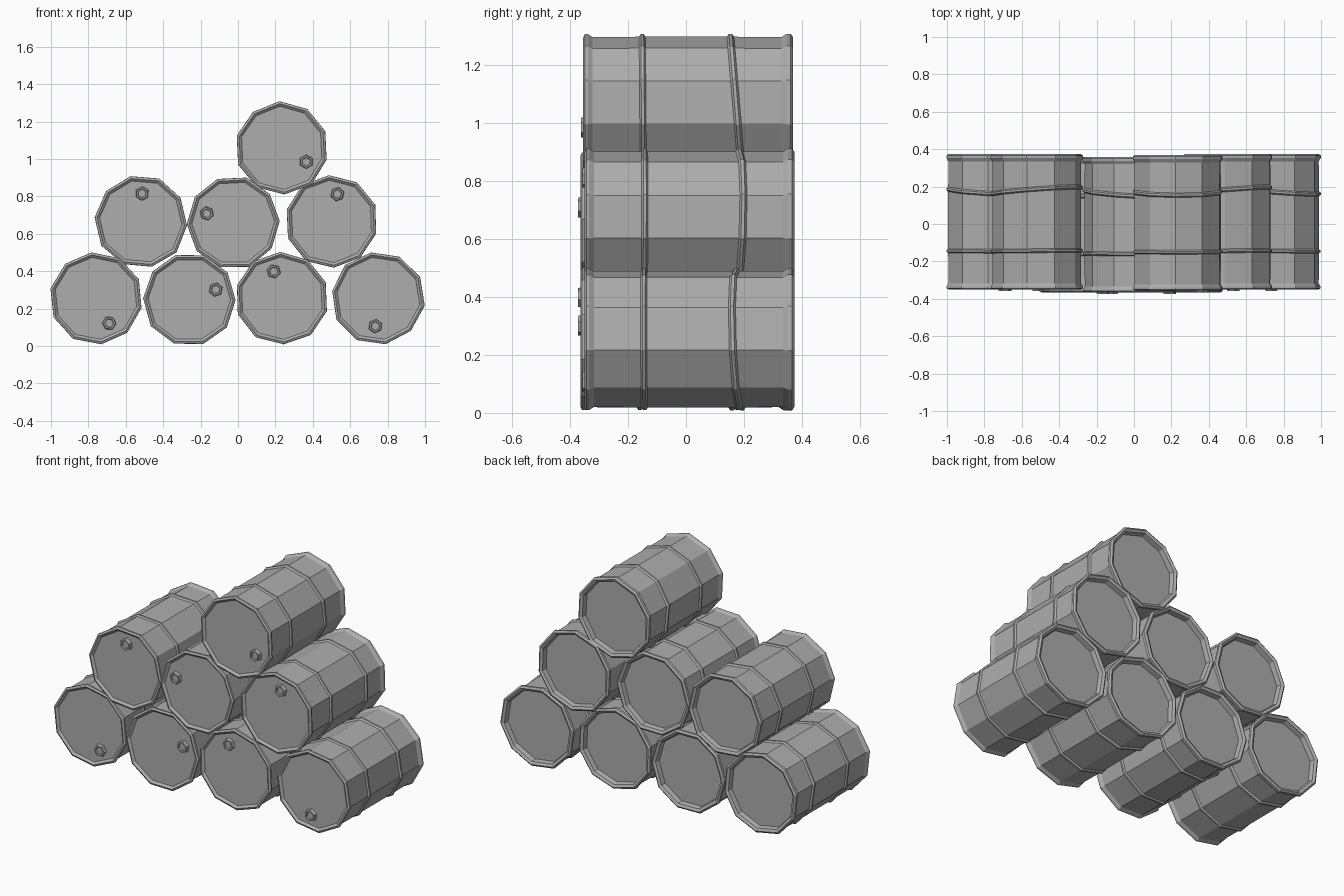
import bpy, bmesh, math, random

random.seed(4)
if "Cube" in bpy.data.objects:
    bpy.data.objects.remove(bpy.data.objects["Cube"])

steel = bpy.data.materials.new("grey_steel")
steel.use_nodes = True
GREY = (0.42, 0.42, 0.42, 1)
steel.diffuse_color = GREY
steel.node_tree.nodes["Principled BSDF"].inputs["Base Color"].default_value = GREY

SIDES = 10
# Barrel profile from front lid to back lid: (radius, y, how far the ring tilts)
PROFILE = [
    (0.222, -0.338, 0), (0.236, -0.350, 0), (0.248, -0.344, 0), (0.248, -0.334, 0),
    (0.238, -0.318, 0),
    (0.239, -0.155, 0.1), (0.248, -0.149, 0.1), (0.248, -0.139, 0.1), (0.239, -0.133, 0.1),
    (0.239, 0.166, 1), (0.249, 0.173, 1), (0.249, 0.184, 1), (0.239, 0.191, 1),
    (0.238, 0.335, 0), (0.249, 0.352, 0), (0.249, 0.366, 0), (0.238, 0.374, 0),
    (0.222, 0.366, 0), (0.216, 0.338, 0),
]
BUNG = [(0.038, 0.0), (0.034, -0.021), (0.025, -0.021), (0.022, -0.012)]


def loft(bm, rings):
    """Skin a list of rings and close both ends."""
    loops = [[bm.verts.new(p) for p in ring] for ring in rings]
    n = len(loops[0])
    for a, b in zip(loops, loops[1:]):
        for i in range(n):
            j = (i + 1) % n
            bm.faces.new((a[i], a[j], b[j], b[i]))
    bm.faces.new(loops[0])
    bm.faces.new(loops[-1])


def make_object(name, rings, location):
    bm = bmesh.new()
    loft(bm, rings)
    bmesh.ops.recalc_face_normals(bm, faces=bm.faces)
    mesh = bpy.data.meshes.new(name)
    bm.to_mesh(mesh)
    bm.free()
    mesh.materials.append(steel)
    obj = bpy.data.objects.new(name, mesh)
    obj.location = location
    bpy.context.collection.objects.link(obj)
    return obj


def barrel(name, x, z, shift, bung_angle, hand):
    turn = math.radians(bung_angle)
    phase = turn + hand * math.radians(15)
    high = turn - hand * math.radians(60)
    # Slight dents, shared along each stave
    dents = [random.uniform(-0.003, 0.003) for _ in range(SIDES)]
    rings = []
    for r, y, tilt in PROFILE:
        ring = []
        for i in range(SIDES):
            a = phase + math.tau * i / SIDES
            rr = r + dents[i]
            yy = y + 0.02 * tilt * math.cos(a - high)
            ring.append((rr * math.cos(a), yy, rr * math.sin(a)))
        rings.append(ring)
    body = make_object(name, rings, (x, shift, z))

    # Hexagonal bung with a sunken middle on the front lid
    cx, cz = 0.15 * math.cos(turn), 0.15 * math.sin(turn)
    hexes = [[(cx + r * math.cos(turn + math.tau * i / 6), -0.337 + y,
               cz + r * math.sin(turn + math.tau * i / 6)) for i in range(6)]
             for r, y in BUNG]
    plug = make_object(name + "_bung", hexes, (0, 0, 0))
    plug.parent = body


# Stack: name, x, z, y shift, bung angle, handedness
STACK = [
    ("bottom_barrel_1", -0.757, 0.255, 0, -63, 1),
    ("bottom_barrel_2", -0.260, 0.250, -0.015, 20, 1),
    ("bottom_barrel_3", 0.235, 0.255, -0.015, 107, -1),
    ("bottom_barrel_4", 0.750, 0.255, 0, -96, 1),
    ("middle_barrel_1", -0.518, 0.665, 0, 88, 1),
    ("middle_barrel_2", -0.025, 0.660, -0.015, 161, -1),
    ("middle_barrel_3", 0.500, 0.665, 0, 78, 1),
    ("top_barrel", 0.235, 1.060, -0.005, -30, 1),
]
for entry in STACK:
    barrel(*entry)
